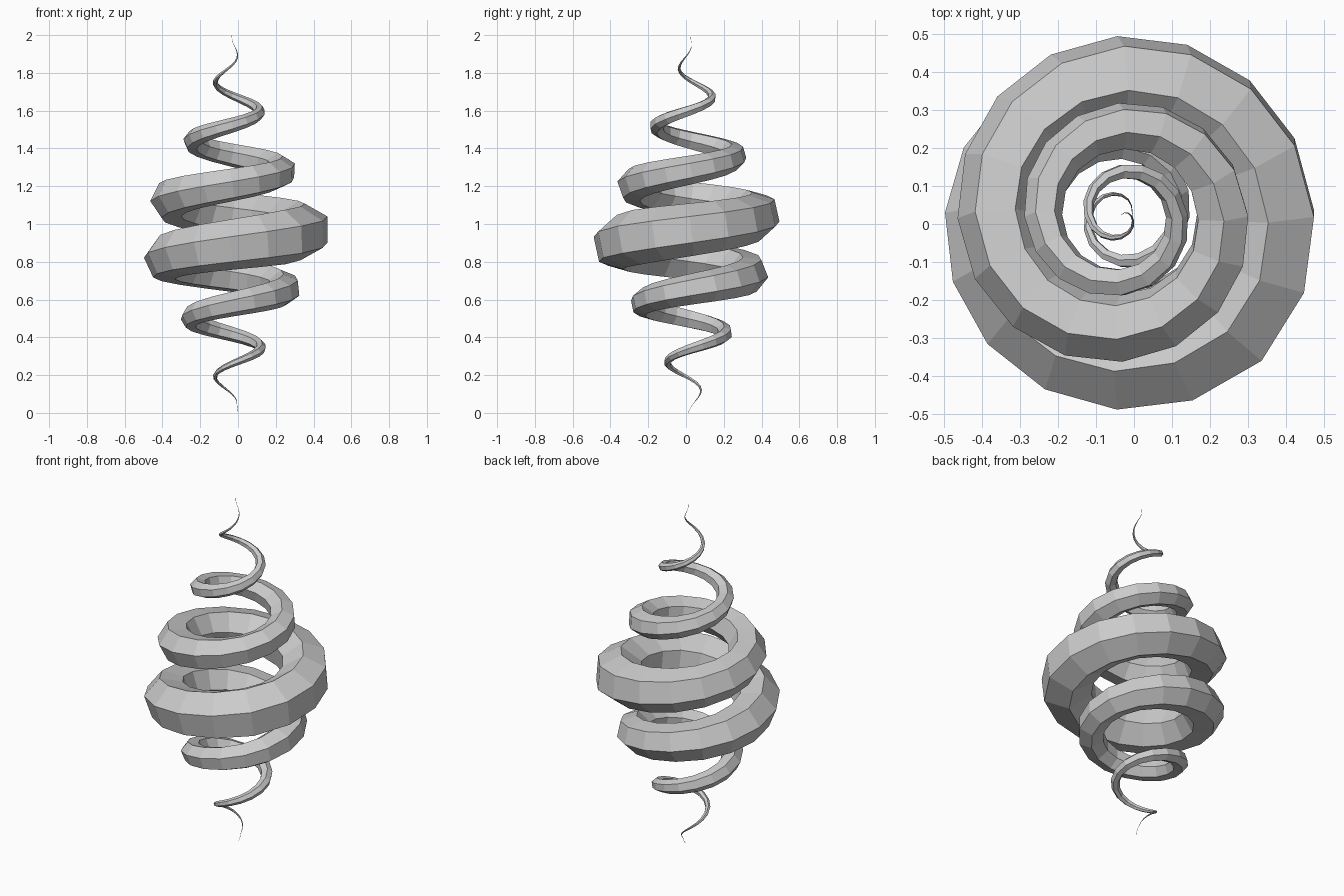
import bpy, bmesh
from math import sin, cos, pi
from mathutils import Vector, Quaternion

if "Cube" in bpy.data.objects:
    bpy.data.objects.remove(bpy.data.objects["Cube"])

STEPS, SIDES = 16, 6          # points per turn, sides of the tube
PITCH, PEAK = 0.316, 0.935    # rise per turn, height of the widest point
AXIS = Vector((-0.033, 0.022, 0))
FIRST, LAST, MID = -1, 100, 48


def coil(z):
    """Radius of the coil at height z."""
    if z < PEAK:
        return max(0.03, 0.012 + 0.415 * z)
    return max(0.004, 0.4 * (1.985 - z) / 1.05)


def tube(z):
    """Thickness of the tube at height z."""
    f = z / PEAK if z < PEAK else (2 - z) / (2 - PEAK)
    return max(0.0008, 0.147 * max(f, 0) ** 1.65)


# Path of the tapered spiral
path = []
for k in range(FIRST, LAST + 1):
    a, z = 2 * pi * k / STEPS, 0.022 + PITCH * k / STEPS
    path.append(AXIS + Vector((coil(z) * cos(a), coil(z) * sin(a), z)))
n = len(path)
tangents = [(path[min(i + 1, n - 1)] - path[max(i - 1, 0)]).normalized() for i in range(n)]

# Minimum-twist frames, starting from the middle with a flat outer side
normals = [None] * n
m = MID - FIRST
out = Vector((1, 0, 0))
normals[m] = (out - tangents[m] * out.dot(tangents[m])).normalized()
for order, prev in ((range(m + 1, n), -1), (range(m - 1, -1, -1), 1)):
    for i in order:
        q = tangents[i + prev].rotation_difference(tangents[i])
        v = q @ normals[i + prev]
        normals[i] = (v - tangents[i] * v.dot(tangents[i])).normalized()

# Six-sided tube swept along the path
bm = bmesh.new()
rings = []
for p, t, nv in zip(path, tangents, normals):
    ring = []
    for s in range(SIDES):
        turn = Quaternion(t, 2 * pi * (s + 0.5) / SIDES)
        ring.append(bm.verts.new(p + (turn @ nv) * tube(p.z)))
    rings.append(ring)
for r0, r1 in zip(rings, rings[1:]):
    for s in range(SIDES):
        e = (s + 1) % SIDES
        bm.faces.new((r0[s], r0[e], r1[e], r1[s]))
bm.faces.new(rings[0][::-1])
bm.faces.new(rings[-1])
bmesh.ops.recalc_face_normals(bm, faces=bm.faces)

mesh = bpy.data.meshes.new("spiral_tube")
bm.to_mesh(mesh)
bm.free()
bpy.context.collection.objects.link(bpy.data.objects.new("spiral_tube", mesh))
